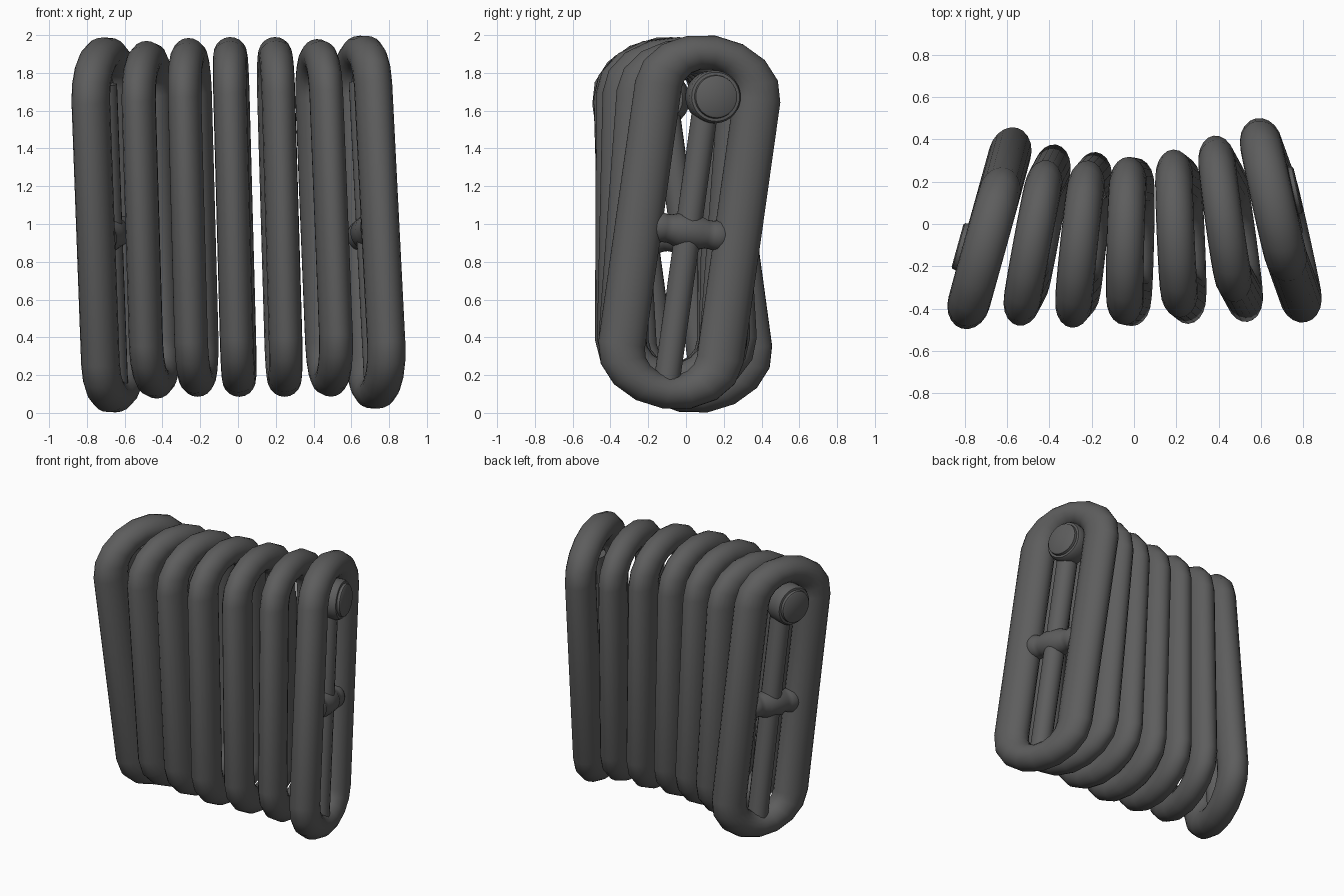
import bpy, bmesh, math
from mathutils import Matrix, Vector

cube = bpy.data.objects.get("Cube")
if cube:
    bpy.data.objects.remove(cube)

iron = bpy.data.materials.new("dark_grey_iron")
iron.use_nodes = True
iron.diffuse_color = (0.11, 0.11, 0.11, 1)
iron.node_tree.nodes["Principled BSDF"].inputs["Base Color"].default_value = iron.diffuse_color

BEND_W, BEND_H = 0.27, 0.21    # centre line of the half-round ends
TUBE_W, TUBE_H = 0.127, 0.09   # tube radius along width and height
REACH = BEND_H + TUBE_H
SIDES, STEPS = 20, 8


def finish(name, bm, matrix):
    bmesh.ops.recalc_face_normals(bm, faces=bm.faces[:])
    mesh = bpy.data.meshes.new(name)
    bm.to_mesh(mesh)
    bm.free()
    mesh.materials.append(iron)
    ob = bpy.data.objects.new(name, mesh)
    bpy.context.collection.objects.link(ob)
    ob.matrix_world = matrix
    bpy.context.view_layer.objects.active = ob
    bpy.ops.object.select_all(action='DESELECT')
    ob.select_set(True)
    bpy.ops.object.shade_smooth_by_angle(angle=math.radians(40))


def skin(bm, rings, closed):
    """Join successive rings of vertices with quads."""
    count = len(rings)
    for i in range(count if closed else count - 1):
        a, b = rings[i], rings[(i + 1) % count]
        for j in range(len(a)):
            k = (j + 1) % len(a)
            bm.faces.new((a[j], a[k], b[k], b[j]))
    if not closed:
        bm.faces.new(rings[0])
        bm.faces.new(rings[-1])


def loop(name, half, thick, matrix):
    """Upright stadium of tube in the local yz plane."""
    bm = bmesh.new()
    rings = []
    for end in (0, 1):
        for s in range(STEPS + 1):
            t = math.pi * (end + s / STEPS)
            ring = []
            for j in range(SIDES):
                p = 2 * math.pi * j / SIDES
                y = (BEND_W + TUBE_W * math.cos(p)) * math.cos(t)
                z = (BEND_H + TUBE_H * math.cos(p)) * math.sin(t)
                z += half if end == 0 else -half
                ring.append(bm.verts.new((thick * math.sin(p), y, z)))
            rings.append(ring)
    skin(bm, rings, True)
    finish(name, bm, matrix)


def lathe(name, profile, matrix, sides=24):
    """Turn (radius, height) points around local z."""
    bm = bmesh.new()
    rings = []
    for r, h in profile:
        rings.append([bm.verts.new((r * math.cos(2 * math.pi * j / sides),
                                    r * math.sin(2 * math.pi * j / sides), h))
                      for j in range(sides)])
    skin(bm, rings, False)
    finish(name, bm, matrix)


# Sections: top x, top y, bottom x, bottom y, lowest z, highest z, yaw
SECTIONS = [
    (-0.708, -0.115, -0.657, 0.075, 0.00, 1.99, 15.5),
    (-0.477, -0.090, -0.438, -0.015, 0.075, 1.97, 10.5),
    (-0.255, -0.095, -0.220, -0.055, 0.085, 1.985, 6),
    (-0.035, -0.080, 0.000, -0.085, 0.085, 1.99, 1.5),
    (0.202, -0.045, 0.240, -0.075, 0.085, 1.99, -2.5),
    (0.430, 0.025, 0.482, -0.070, 0.085, 1.98, -8),
    (0.658, 0.115, 0.728, -0.080, 0.02, 2.00, -12.5),
]

for i, (tx, ty, bx, by, low, high, yaw) in enumerate(SECTIONS):
    top = Vector((tx, ty, high - REACH))
    bottom = Vector((bx, by, low + REACH))
    up = (top - bottom).normalized()
    a = math.radians(yaw)
    across = Vector((math.sin(a), math.cos(a), 0))
    across = (across - up * across.dot(up)).normalized()
    normal = across.cross(up)
    frame = Matrix((normal, across, up)).transposed().to_4x4()
    frame.translation = (top + bottom) / 2
    half = (top - bottom).length / 2
    outer = i in (0, len(SECTIONS) - 1)
    loop(f"radiator_section_{i + 1}", half, 0.1 if outer else 0.089, frame)

    if outer:
        side = "right" if i == 0 else "left"
        out = -1 if i == 0 else 1
        # Rod down the middle of the slot
        lathe(f"{side}_centre_rod", [(0.07, -half - 0.16), (0.07, half + 0.05)], frame, 16)
        # Cross brace, flared into the rod and the tube sides
        brace = [(0.07, -0.2), (0.085, -0.16), (0.076, -0.13), (0.076, -0.1), (0.09, -0.06)]
        brace += [(r, -h) for r, h in reversed(brace)]
        lathe(f"{side}_cross_brace", brace,
              frame @ Matrix.Translation((0, 0, -0.05)) @ Matrix.Rotation(math.pi / 2, 4, 'X'))
        # Stepped round cap facing outward
        cap = [(0.13, -0.03), (0.14, -0.01), (0.14, 0.08), (0.13, 0.098),
               (0.115, 0.1), (0.112, 0.118), (0.104, 0.124)]
        lathe(f"{side}_valve_cap", cap,
              frame @ Matrix.Translation((0, out * 0.025, half - 0.025))
              @ Matrix.Rotation(out * math.pi / 2, 4, 'Y'), 32)
